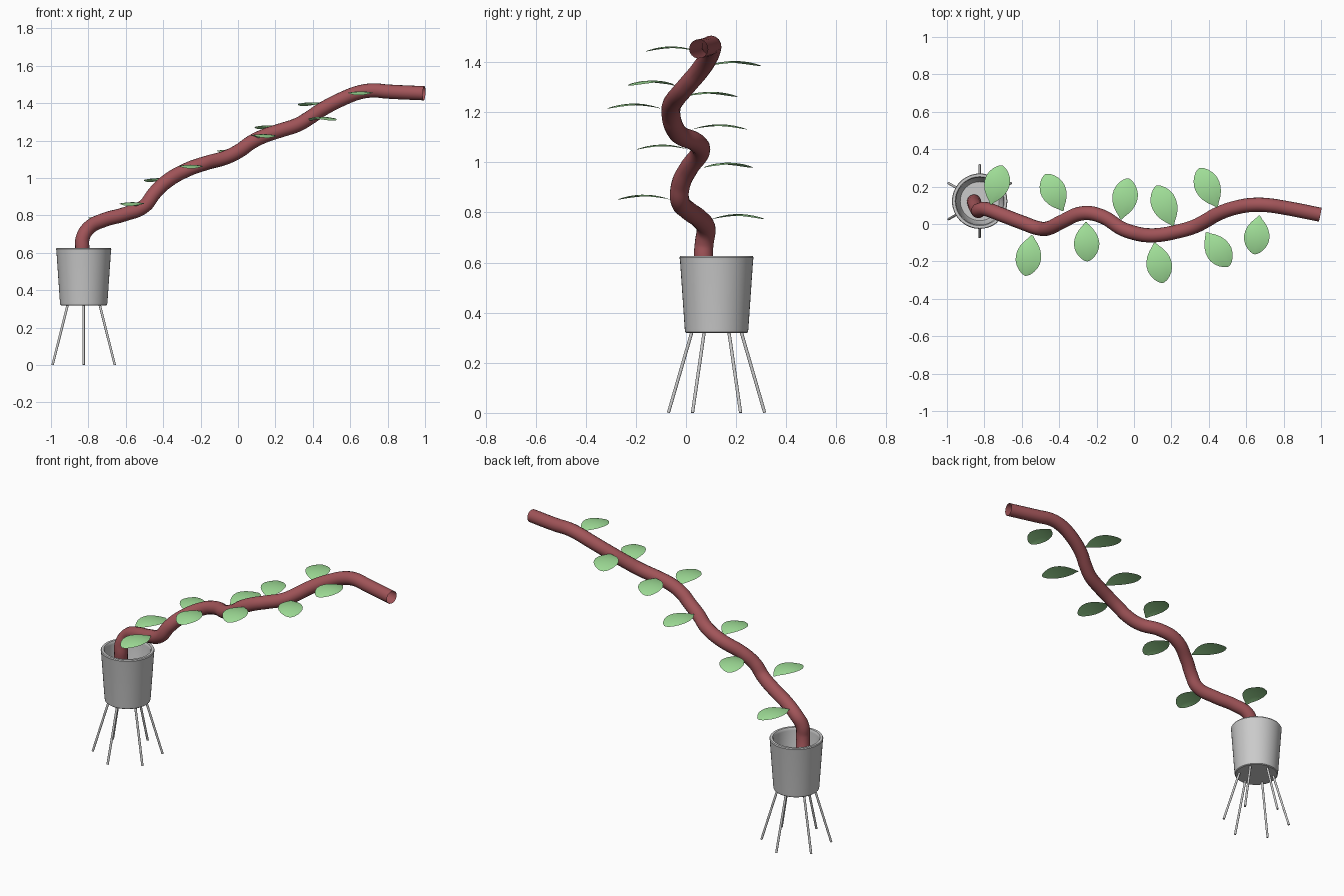
import bpy, bmesh, math
from mathutils import Vector

if "Cube" in bpy.data.objects:
    bpy.data.objects.remove(bpy.data.objects["Cube"])

CX, CY = -0.825, 0.122  # pot centre


def material(name, rgb):
    m = bpy.data.materials.new(name)
    m.diffuse_color = (*rgb, 1)
    m.use_nodes = True
    m.node_tree.nodes["Principled BSDF"].inputs["Base Color"].default_value = m.diffuse_color
    return m


def finish(bm, name, mat=None, smooth=True):
    me = bpy.data.meshes.new(name)
    bm.to_mesh(me)
    bm.free()
    for p in me.polygons:
        p.use_smooth = smooth
    ob = bpy.data.objects.new(name, me)
    bpy.context.collection.objects.link(ob)
    if mat:
        me.materials.append(mat)
    return ob


bark = material("bark", (0.36, 0.09, 0.10))
green = material("leaf_green", (0.36, 0.75, 0.32))

# pot: lathed wall with rounded rim and an inner floor
profile = [(0, .318), (.120, .318), (.125, .322), (.127, .335), (.146, .61), (.148, .62),
           (.145, .626), (.131, .626), (.127, .62), (.126, .61), (.108, .345), (.104, .338), (0, .338)]
bm = bmesh.new()
vs = [bm.verts.new((CX + r, CY, z)) for r, z in profile]
es = [bm.edges.new(p) for p in zip(vs, vs[1:])]
bmesh.ops.spin(bm, geom=vs + es, cent=(CX, CY, 0), axis=(0, 0, 1), angle=math.tau, steps=48)
bmesh.ops.remove_doubles(bm, verts=bm.verts, dist=1e-4)
bmesh.ops.recalc_face_normals(bm, faces=bm.faces)
pot = finish(bm, "pot")
bpy.context.view_layer.objects.active = pot
pot.select_set(True)
bpy.ops.object.shade_smooth_by_angle(angle=math.radians(35))

# six splayed legs
for i in range(6):
    a = math.radians(30 + 60 * i)
    d = Vector((math.cos(a), math.sin(a), 0))
    c = Vector((CX, CY, 0))
    foot, top = c + d * .192, c + d * .098 + Vector((0, 0, .325))
    axis = top - foot
    bm = bmesh.new()
    bmesh.ops.create_cone(bm, cap_ends=True, segments=12, radius1=.0065, radius2=.0065, depth=axis.length)
    bmesh.ops.rotate(bm, verts=bm.verts, matrix=axis.to_track_quat('Z', 'Y').to_matrix())
    bmesh.ops.translate(bm, verts=bm.verts, vec=(foot + top) / 2)
    for v in bm.verts:  # level feet
        v.co.z = max(v.co.z, 0)
    finish(bm, f"leg_{i + 1}", smooth=False)

# winding stem: open-ended tube
path = [(-.855, .12, .35), (-.85, .10, .48), (-.833, .07, .62), (-.83, .073, .68), (-.795, .08, .735),
        (-.717, .053, .775), (-.61, .012, .805), (-.50, -.025, .85), (-.45, -.02, .915),
        (-.39, .01, .975), (-.27, .058, 1.045), (-.17, .04, 1.08), (-.064, -.025, 1.11),
        (.01, -.05, 1.147), (.07, -.06, 1.19), (.14, -.058, 1.225), (.22, -.043, 1.252),
        (.32, -.015, 1.285), (.38, .015, 1.32), (.45, .055, 1.367), (.567, .093, 1.427),
        (.65, .103, 1.458), (.72, .1, 1.468), (.80, .088, 1.462), (.995, .05, 1.453)]
cu = bpy.data.curves.new("stem", 'CURVE')
cu.dimensions = '3D'
cu.bevel_depth = .038
cu.bevel_resolution = 6
cu.resolution_u = 6
sp = cu.splines.new('BEZIER')
sp.bezier_points.add(len(path) - 1)
for bp, co in zip(sp.bezier_points, path):
    bp.co = co
    bp.handle_left_type = bp.handle_right_type = 'AUTO'
cu.materials.append(bark)
bpy.context.collection.objects.link(bpy.data.objects.new("stem", cu))

# leaves: (base x, base y, tip x, tip y, z)
leaves = [(-.765, .105, -.705, .313, .774), (-.545, -.06, -.58, -.277, .851),
          (-.38, .07, -.475, .266, .979), (-.257, .01, -.25, -.20, 1.051),
          (-.07, .025, -.03, .244, 1.132), (.11, -.10, .155, -.315, 1.215),
          (.21, -.01, .12, .205, 1.262), (.385, -.045, .508, -.226, 1.307),
          (.445, .09, .348, .298, 1.385), (.67, .045, .645, -.162, 1.443)]
outline = [(0, .004), (.08, .017), (.18, .037), (.3, .054), (.42, .064), (.54, .068),
           (.66, .066), (.78, .056), (.88, .041), (.95, .025), (.985, .012), (1, .002)]
for n, (bx, by, tx, ty, z) in enumerate(leaves):
    base, tip = Vector((bx, by, z)), Vector((tx, ty, z))
    side = (tip - base).cross(Vector((0, 0, 1))).normalized()
    bm = bmesh.new()
    rows = []
    for t, w in outline:
        arch = .020 * 4 * t * (1 - t)
        rows.append([bm.verts.new(base.lerp(tip, t) + side * w * s + Vector((0, 0, arch - .1 * w * s * s)))
                     for s in (-1, -.5, 0, .5, 1)])
    for a, b in zip(rows, rows[1:]):
        for j in range(4):
            bm.faces.new((a[j], a[j + 1], b[j + 1], b[j]))
    finish(bm, f"leaf_{n + 1}", green)
